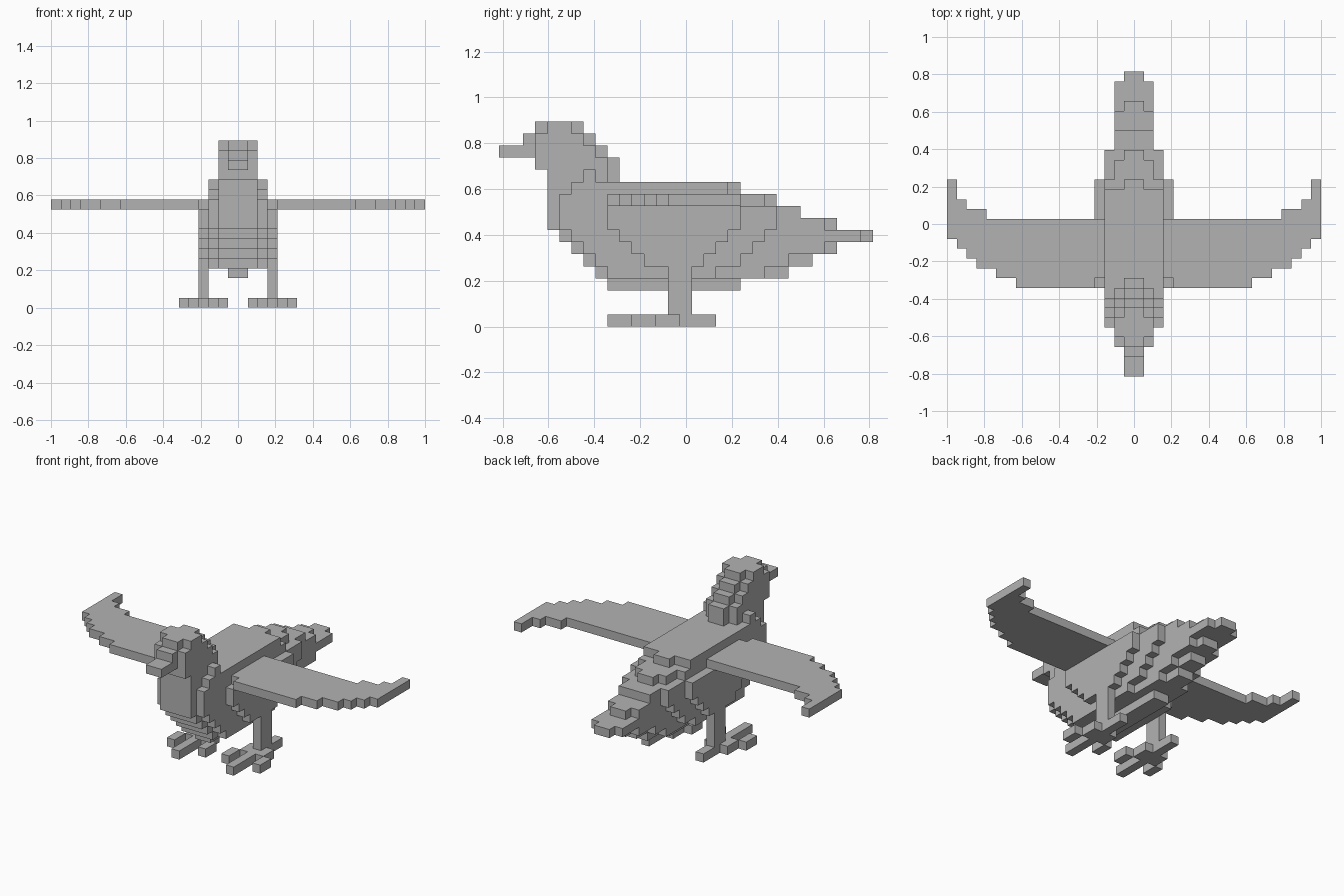
import bpy
import bmesh

if "Cube" in bpy.data.objects:
    bpy.data.objects.remove(bpy.data.objects["Cube"])

U = 2 / 38          # size of one cube
MID = 15.5          # y offset that centres the model

grey = bpy.data.materials.new("feather grey")
grey.diffuse_color = (0.45, 0.45, 0.45, 1)
grey.use_nodes = True
grey.node_tree.nodes["Principled BSDF"].inputs["Base Color"].default_value = grey.diffuse_color


def slab(x, bottom, spans):
    """Column one cube wide: one (y start, y end) span for each row upward."""
    return {(x, y, bottom + i) for i, (a, b) in enumerate(spans) for y in range(a, b)}


def mirrored(cells):
    return cells | {(-1 - x, y, z) for x, y, z in cells}


# Body: four slabs from the middle outward
body = slab(0, 3, [(9, 20), (8, 24), (7, 26), (6, 28), (5, 31), (4, 28), (4, 25), (4, 23), (4, 20)])
body |= slab(1, 4, [(8, 22), (7, 24), (6, 27), (5, 30), (4, 27), (4, 25), (4, 22), (4, 19)])
body |= slab(2, 4, [(9, 18), (8, 20), (7, 21), (6, 22), (5, 23), (5, 23), (5, 20), (6, 19)])
body |= slab(3, 5, [(12, 17), (11, 18), (10, 19), (9, 20), (9, 20)])

# Head and neck
head = slab(0, 12, [(4, 10), (3, 10), (3, 9), (2, 8), (3, 7)])
head |= slab(1, 12, [(4, 9), (3, 9), (3, 8), (3, 7), (4, 6)])
head |= slab(2, 12, [(7, 8)])

# Beak
beak = slab(0, 14, [(0, 3)])

# Wings: stepped leading and trailing edges
wing = slab(3, 10, [(10, 16)])
for x in range(4, 19):
    front = 9 + sum(x >= step for step in (12, 14, 16, 17, 18))
    back = 16 + sum(x >= step for step in (15, 17, 18, 18))
    wing |= slab(x, 10, [(front, back)])

# Legs
leg = slab(3, 1, [(14, 16)] * 4)

# Feet: long middle toe with heel, two splayed side toes
foot = slab(3, 0, [(9, 18)])
for near, tip in ((2, 1), (4, 5)):
    foot |= slab(near, 0, [(13, 15)]) | slab(tip, 0, [(11, 13)])


def right(cells):
    return cells


def left(cells):
    return {(-1 - x, y, z) for x, y, z in cells}


parts = {"body": mirrored(body), "head": mirrored(head), "beak": mirrored(beak)}
for name, cells in (("wing", wing), ("leg", leg), ("foot", foot)):
    parts["right_" + name] = right(cells)
    parts["left_" + name] = left(cells)
solid = set().union(*parts.values())


def build(name, cells):
    """Skin the outside faces of the cubes and merge the flat areas."""
    bm = bmesh.new()
    corners = {}

    def vert(p):
        if p not in corners:
            corners[p] = bm.verts.new((p[0] * U, (p[1] - MID) * U, p[2] * U))
        return corners[p]

    for c in sorted(cells):
        for axis in range(3):
            for side in (0, 1):
                n = list(c)
                n[axis] += 2 * side - 1
                if tuple(n) in solid:
                    continue
                loop = []
                for a, b in ((0, 0), (1, 0), (1, 1), (0, 1)):
                    p = list(c)
                    p[axis] += side
                    p[(axis + 1) % 3] += a
                    p[(axis + 2) % 3] += b
                    loop.append(vert(tuple(p)))
                bm.faces.new(loop if side else loop[::-1])
    bmesh.ops.dissolve_limit(bm, angle_limit=0.01, verts=bm.verts[:], edges=bm.edges[:])
    mesh = bpy.data.meshes.new(name)
    bm.to_mesh(mesh)
    bm.free()
    mesh.materials.append(grey)
    bpy.context.collection.objects.link(bpy.data.objects.new(name, mesh))


for part, cubes in parts.items():
    build(part, cubes)
